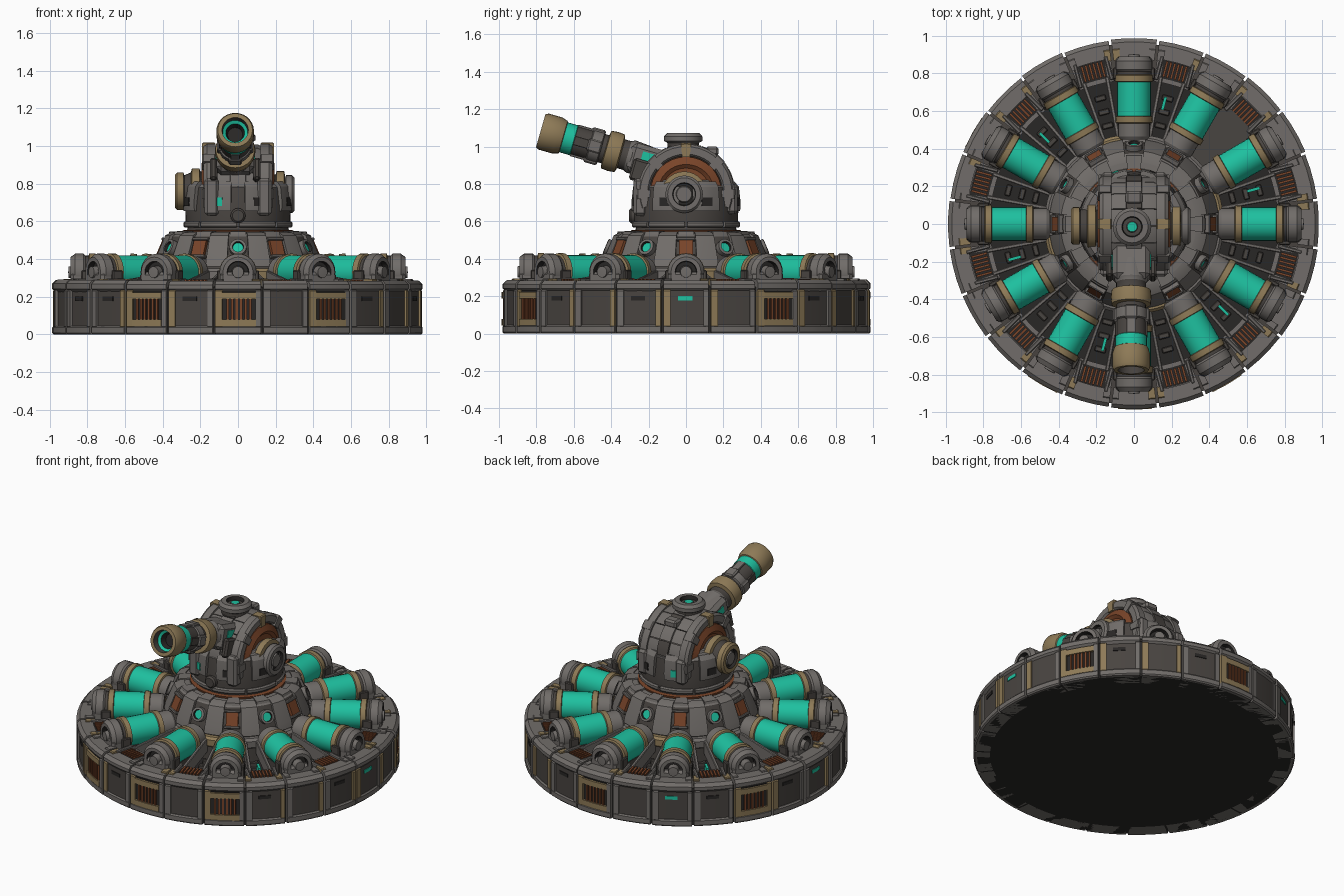
import bpy, bmesh, math, random
from mathutils import Matrix, Vector

if "Cube" in bpy.data.objects:
    bpy.data.objects.remove(bpy.data.objects["Cube"])
random.seed(4)
T = Matrix.Translation
I = Matrix.Identity(4)

def R(deg, axis):
    return Matrix.Rotation(math.radians(deg), 4, axis)

COL = {"grey": (.165, .152, .142), "dark": (.066, .058, .052), "black": (.022, .02, .019),
       "tan": (.27, .195, .095), "rust": (.19, .058, .022), "teal": (.013, .53, .35)}
MATS = {}
for k, c in COL.items():
    MATS[k] = bpy.data.materials.new(k + " paint")
    MATS[k].diffuse_color = (*c, 1)

def finish(bm, name, mats, M, smooth=True):
    bmesh.ops.recalc_face_normals(bm, faces=bm.faces)
    me = bpy.data.meshes.new(name)
    bm.to_mesh(me)
    bm.free()
    for m in mats:
        me.materials.append(MATS[m])
    if smooth:
        me.polygons.foreach_set("use_smooth", [True] * len(me.polygons))
        me.set_sharp_from_angle(angle=math.radians(28))
    ob = bpy.data.objects.new(name, me)
    ob.matrix_world = M
    bpy.context.collection.objects.link(ob)
    return ob

def spin(name, prof, mats, M=I, a0=0, a1=360, n=24):
    """Revolve a (radius, height) profile about local z; mats = one colour or one per edge."""
    full, axis = a1 - a0 == 360, prof[0][0] == 0
    P = len(prof)
    edges = P - 1 if axis else P
    if isinstance(mats, str):
        mats = [mats] * edges
    names = list(dict.fromkeys(mats))
    bm = bmesh.new()
    rows = []
    for i in range(n if full else n + 1):
        a = math.radians(a0 + (a1 - a0) * i / n)
        rows.append([bm.verts.new((r * math.cos(a), r * math.sin(a), z)) for r, z in prof])
    for i in range(n):
        A, B = rows[i], rows[(i + 1) % len(rows)]
        for j in range(edges):
            k = (j + 1) % P
            bm.faces.new((A[j], B[j], B[k], A[k])).material_index = names.index(mats[j])
    if not full:
        bm.faces.new(rows[0])
        bm.faces.new(rows[-1])
    bmesh.ops.remove_doubles(bm, verts=bm.verts, dist=1e-5)
    return finish(bm, name, names, M)

def box(name, size, loc, mat, M=I, bevel=.01):
    bm = bmesh.new()
    bmesh.ops.create_cube(bm, size=1, matrix=T(loc) @ Matrix.Diagonal((*size, 1)))
    if bevel:
        bmesh.ops.bevel(bm, geom=bm.edges[:], offset=bevel, segments=1, affect='EDGES')
    return finish(bm, name, [mat], M, False)

def arc(name, r0, r1, z0, z1, a0, a1, mat, M=I, n=2, c=.0):
    """Block bent round the z axis, optional chamfer c on its outer edges."""
    prof = [(r0, z0), (r1 - c, z0), (r1, z0 + c), (r1, z1 - c), (r1 - c, z1), (r0, z1)]
    if not c:
        prof = [(r0, z0), (r1, z0), (r1, z1), (r0, z1)]
    return spin(name, prof, mat, M, a0, a1, n)

# ---- base disc with sunken floor
spin("base_core", [(0, 0), (.96, 0), (.96, .25), (.78, .265), (.77, .2), (0, .2)],
     ["black", "black", "dark", "dark", "black"], n=72)

# ---- 24 outer armour segments
for i in range(24):
    M = R(i * 15, 'Z')
    ang = (i * 15 + 180) % 360 - 180
    grille = ang in (-90, -120, -60, 30, 90, 150)
    j = random.uniform(-.005, .004)
    tl = "tan" if grille or random.random() < .3 else "grey"
    tr = "tan" if random.random() < .35 else "grey"
    arc("top_rail", .89, .985 + j, .222, .287 + j, -7.1, 7.1, "grey", M, 3, .02)
    arc("bottom_rail", .88, .985 + j, 0, .045, -7.1, 7.1, "grey", M, 3, .008)
    arc("post", .9, .984 + j, .035, .235, -7.1, -4.9, tl, M, 1, .006)
    arc("post", .9, .984 + j, .035, .235, 5.5, 7.1, tr, M, 1, .006)
    arc("side_plate", .9, .972, .04, .23, -5, 5.6, "black" if grille else "dark", M, 2)
    if grille:
        for z in (.06, .205):
            arc("grille_frame", .95, .986, z - .018, z + .018, -4.9, 5.5, "tan", M, 2)
        for k in range(6):
            box("grille_bar", (.014, .012, .13), (.972, -.055 + k * .024, .132), "rust", M, 0)
    elif i % 3 != 1:
        arc("slot_light", .96, .976, .178, .2, -2.5, 2, "teal" if i % 4 == 0 else "black", M, 2)
    arc("shoulder_pad", .875, .935, .26, .294, -7.1, -5, "tan" if i % 2 else "grey", M, 1, .005)
    arc("shoulder_pad", .875, .935, .26, .294, 4.8, 7.1, "tan" if i % 3 == 0 else "grey", M, 1, .005)

# ---- twelve radial power canisters
can = [(0, .45), (.075, .45), (.085, .465), (.085, .535), (.097, .538), (.099, .57), (.09, .573),
       (.09, .755), (.1, .758), (.1, .79), (.088, .794), (.088, .81), (.098, .82), (.098, .865),
       (.08, .89), (.058, .89), (.055, .86), (.034, .86), (.03, .9), (0, .902)]
cm = ["dark", "grey", "grey", "tan", "tan", "tan", "teal", "tan", "tan", "tan", "dark", "grey", "grey",
      "grey", "grey", "black", "black", "grey", "grey"]
for i in range(12):
    M = R(i * 30, 'Z')
    spin("canister", can, cm, M @ T((0, 0, .33)) @ R(90, 'Y'))
    box("canister_bracket", (.1, .19, .09), (.84, 0, .285), "grey", M, .015)
    box("canister_cradle", (.28, .12, .08), (.64, 0, .23), "dark", M)
    for s in (-1, 1):
        box("canister_strap", (.06, .022, .1), (.8, s * .1, .29), "dark", M, .005)
    # gap between canisters: ribs, floor vents and top grille
    G = R(i * 30 + 15, 'Z')
    if i == 1:
        arc("cover_plate", .46, .8, .27, .29, -8, 8, "dark", G, 3)
    else:
        for s in (-1, 1):
            box("radial_rib", (.35, .02, .09), (.615, 0, .27), "grey",
                G @ R(s * 4.6, 'Z') @ T((.615, 0, .27)) @ R(9, 'Y') @ T((-.615, 0, -.27)), .004)
        for k in range(3):
            box("floor_vent", (.03, .06, .03), (.54 + k * .075, 0, .215), "dark", G, .005)
        if i % 2 == 0:
            box("floor_light", (.07, .016, .04), (.66, .012, .235), "teal", G, 0)
    arc("grille_surround", .765, .9, .24, .277, -7, 7, "grey", G, 3)
    arc("grille_bed", .788, .888, .26, .281, -4.8, 4.8, "black", G, 2)
    for k in range(6):
        box("top_grille_bar", (.085, .012, .016), (.838, -.053 + k * .021, .283), "rust", G, 0)
    for s in (-1, 1):
        box("grille_side", (.13, .02, .04), (.835, s * .085, .277), "grey", G, .005)

# ---- central pedestal
spin("pedestal", [(0, .19), (.47, .19), (.47, .3), (.44, .33), (.43, .39), (.375, .52), (.355, .535), (.3, .54), (0, .54)],
     ["dark", "dark", "grey", "dark", "dark", "grey", "grey", "dark"], n=48)
for i in range(12):
    M = R(i * 30 - 90, 'Z')
    S = M @ T((.405, 0, .455)) @ R(-23, 'Y')      # local x points out of the slope
    spin("pedestal_panel", [(.38, .36), (.452, .36), (.443, .4), (.39, .525), (.36, .54), (.33, .545), (.33, .5)],
         "grey", M, 7.5, 22.5, 2)
    spin("pedestal_top_plate", [(.285, .53), (.37, .53), (.365, .545), (.285, .55)], "grey", M, -6.8, 6.8, 2)
    if i % 2 == 0:
        spin("porthole", [(0, -.01), (.045, -.01), (.045, .026), (.03, .028), (.028, .012), (0, .012)],
             ["grey", "grey", "grey", "black", "teal"], S @ R(90, 'Y'), n=16)
    else:
        box("rust_window", (.03, .075, .085), (0, 0, 0), "rust", S, 0)
        for s in (-1, 1):
            box("window_sill", (.04, .1, .016), (.002, 0, s * .05), "grey", S, .004)
    arc("pedestal_foot", .42, .478, .28, .35, 8, 22, "grey" if i % 3 else "tan", M, 2, .015)

# ---- turntable and turret body
spin("turntable_ring", [(0, .53), (.29, .53), (.295, .552), (.27, .555), (.265, .58), (0, .58)],
     ["rust", "rust", "rust", "dark", "dark"], n=48)
spin("turret_body", [(0, .565), (.262, .565), (.278, .59), (.28, .67), (.265, .78), (.22, .82), (0, .83)],
     ["dark", "grey", "dark", "dark", "grey", "grey"], n=32)
for i in range(8):
    M = R(i * 45 + 22.5, 'Z')
    spin("body_armour", [(.24, .655), (.292, .655), (.295, .7), (.285, .785), (.262, .812), (.22, .812)],
         "grey", M, -15, 15, 4)
    arc("body_skirt", .25, .29, .567, .6, -21, 21, "grey", M, 4, .008)
    box("body_window", (.02, .06, .045), (.287, 0, .705), "teal" if i in (2, 5) else "black", M, 0)
for s in (-1, 1):
    box("front_buttress", (.075, .07, .2), (s * .14, -.245, .73), "grey", bevel=.015)
    box("rear_buttress", (.07, .06, .16), (s * .14, .245, .72), "grey", bevel=.015)
spin("front_boss", [(0, 0), (.04, 0), (.04, .02), (.03, .03), (0, .03)], "dark", T((0, -.275, .63)) @ R(90, 'X'), n=16)

# ---- rounded head turning about x
HX = T((0, 0, .755)) @ R(90, 'Y')
spin("head_core", [(0, -.15), (.2, -.15), (.24, -.125), (.24, .125), (.2, .15), (0, .15)], "dark", HX, n=40)
for k in range(9):
    a = 78 + k * 21
    spin("head_plank", [(.2, -.14), (.236, -.14), (.252, -.105), (.254, .105), (.236, .14), (.2, .14)],
         "grey", HX, a, a + 20, 3)
    spin("head_spine", [(.24, -.045), (.262, -.04), (.262, .04), (.24, .045)], "dark" if k % 2 else "grey", HX, a, a + 20, 3)

# side arches, rust bearings and hubs
for s in (-1, 1):
    H = T((0, 0, .755)) @ R(90 * s, 'Y')
    t = (70, 290) if s > 0 else (-110, 110)
    spin("side_arch", [(.195, .12), (.258, .12), (.258, .165), (.245, .182), (.205, .182), (.195, .17)],
         "grey", H, t[0], t[1], 24)
    for k in range(5):
        a = t[0] + 12 + k * 46
        arc("arch_clamp", .19, .264, .12, .19, a, a + 12, "tan" if k == 2 else "grey", H, 2, .006)
    spin("rust_bearing", [(0, .12), (.195, .12), (.19, .175), (.15, .195), (.13, .18), (0, .18)], "rust", H, n=32)
    Hub = T((0, -.01, .745 if s > 0 else .76)) @ R(90 * s, 'Y')
    e = .3 if s > 0 else .335
    spin("side_hub", [(0, .17), (.105, .17), (.105, .2), (.122, .205), (.122, .245), (.1, .25), (.085, e - .05),
                      (.1, e - .045), (.1, e - .012), (.088, e), (.062, e), (.058, e - .02), (.045, e - .02), (.04, e - .005), (0, e - .005)],
         ["dark", "dark", "tan", "tan", "tan", "dark", "grey"] + (["grey"] if s > 0 else ["tan"]) * 3
         + ["black", "black", "grey", "grey"], Hub, n=28)

# ---- roof hatch
spin("hatch", [(0, .97), (.085, .97), (.085, 1.015), (.102, 1.025), (.102, 1.05), (.085, 1.068), (.055, 1.068),
               (.05, 1.045), (.03, 1.045), (.026, 1.055), (0, 1.055)],
     ["dark", "dark", "grey", "grey", "grey", "grey", "black", "dark", "grey", "teal"], T((-.01, -.015, .005)), n=24)
box("hatch_step", (.15, .12, .05), (-.01, -.17, .955), "grey", R(0, 'X'), .012)
box("rear_spine_box", (.09, .07, .05), (0, .14, .975), "grey", bevel=.012)

# ---- gun barrel, raised 16 degrees toward the front
B = T((-.015, -.15, .905)) @ R(74, 'X')
box("gun_mount", (.2, .16, .2), (0, 0, .06), "grey", B, .025)
for s in (-1, 1):
    box("mount_light", (.008, .05, .07), (s * .1, .02, .06), "teal", B, 0)
    box("mount_cheek", (.04, .12, .16), (s * .115, -.06, .05), "dark", B, .012)
barrel = [(0, .05), (.082, .05), (.09, .15), (.08, .17), (.08, .205), (.104, .212), (.108, .25), (.104, .288),
          (.078, .292), (.078, .315), (.088, .32), (.088, .375), (.08, .38), (.08, .465), (.083, .468), (.083, .525),
          (.09, .528), (.1, .56), (.1, .635), (.092, .652), (.07, .652), (.066, .61), (.05, .6), (.04, .56), (0, .56)]
bc = ["dark", "grey", "grey", "dark", "tan", "tan", "tan", "tan", "dark", "grey", "grey", "grey", "dark", "teal",
      "teal", "tan", "tan", "tan", "tan", "tan", "dark", "teal", "black", "black"]
spin("barrel", barrel, bc, B, n=28)
for k in range(4):
    Q = B @ R(k * 90, 'Z')
    box("barrel_lug", (.03, .07, .075), (.082, 0, .352), "grey", Q, .008)
    box("barrel_strip", (.014, .05, .085), (.08, 0, .425), "grey" if k % 2 else "dark", Q, .003)

for m in bpy.data.materials:
    if m.users and not m.is_grease_pencil:
        m.use_nodes = True
        m.node_tree.nodes["Principled BSDF"].inputs["Base Color"].default_value = m.diffuse_color
